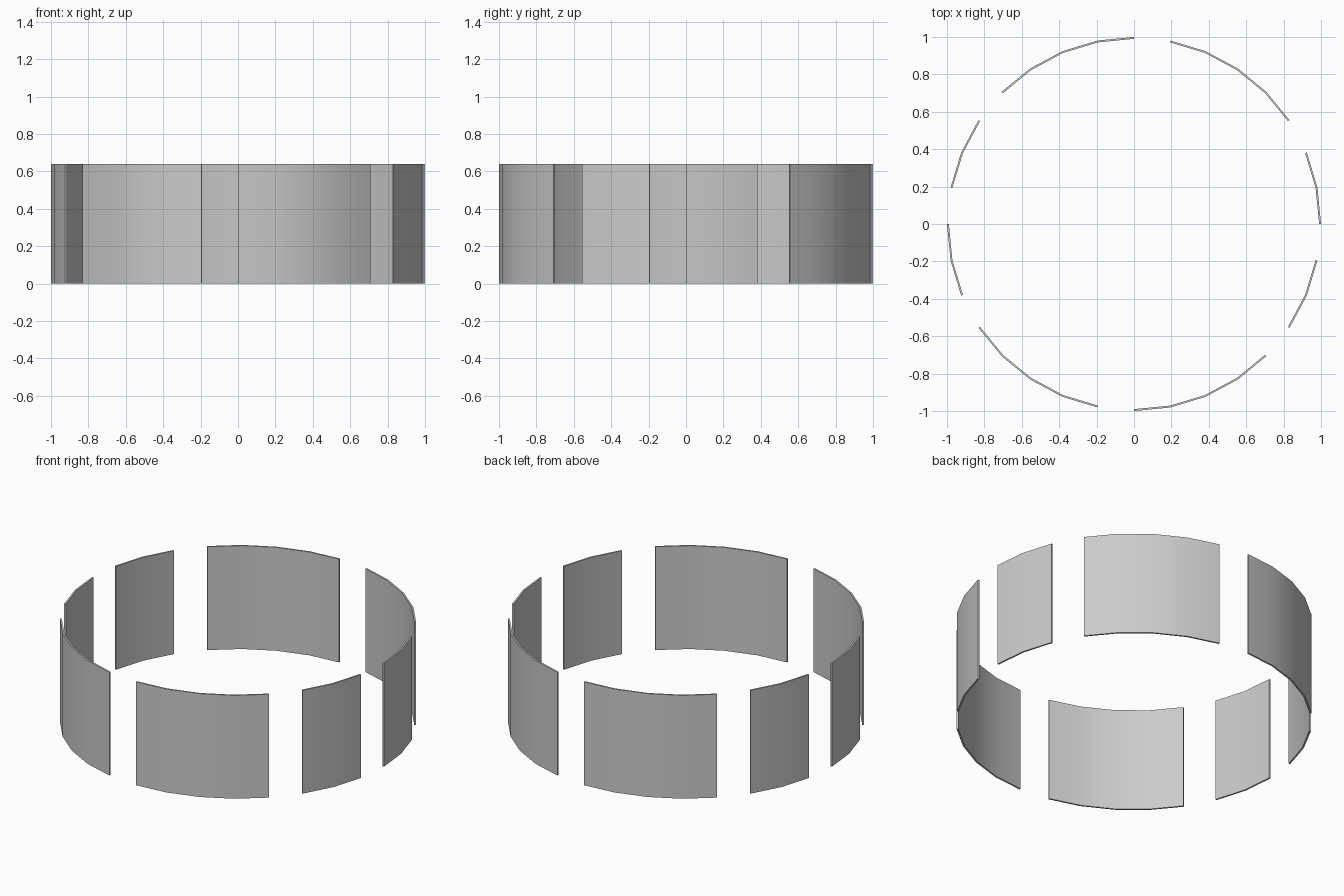
import bpy, bmesh
from math import radians, sin, cos

if "Cube" in bpy.data.objects:
    bpy.data.objects.remove(bpy.data.objects["Cube"])

STEP = radians(360 / 32)      # ring is based on a 32-sided circle
OUTER, INNER, HEIGHT = 1.0, 0.99, 0.64


def curved_panel(name, first, count):
    """Thin curved wall panel covering `count` sides, starting at side `first`."""
    bm = bmesh.new()
    rings = []
    for k in range(first, first + count + 1):
        c, s = cos(k * STEP), sin(k * STEP)
        rings.append([bm.verts.new((r * c, r * s, z)) for r, z in
                      ((INNER, 0), (OUTER, 0), (OUTER, HEIGHT), (INNER, HEIGHT))])
    for a, b in zip(rings, rings[1:]):
        for i in range(4):
            j = (i + 1) % 4
            bm.faces.new((a[i], a[j], b[j], b[i]))
    bm.faces.new(rings[0])
    bm.faces.new(rings[-1])
    bmesh.ops.recalc_face_normals(bm, faces=bm.faces)
    mesh = bpy.data.meshes.new(name)
    bm.to_mesh(mesh)
    bm.free()
    obj = bpy.data.objects.new(name, mesh)
    bpy.context.collection.objects.link(obj)
    bpy.ops.object.select_all(action='DESELECT')
    obj.select_set(True)
    bpy.context.view_layer.objects.active = obj
    bpy.ops.object.shade_smooth_by_angle(angle=radians(30))


# Narrow and wide panels around the ring, one-side gaps between them
panels = [("right_back_narrow", 0, 2), ("back_right_wide", 3, 4),
          ("back_left_wide", 8, 4), ("left_back_narrow", 13, 2),
          ("left_front_narrow", 16, 2), ("front_left_wide", 19, 4),
          ("front_right_wide", 24, 4), ("right_front_narrow", 29, 2)]
for name, first, count in panels:
    curved_panel(name + "_panel", first, count)
